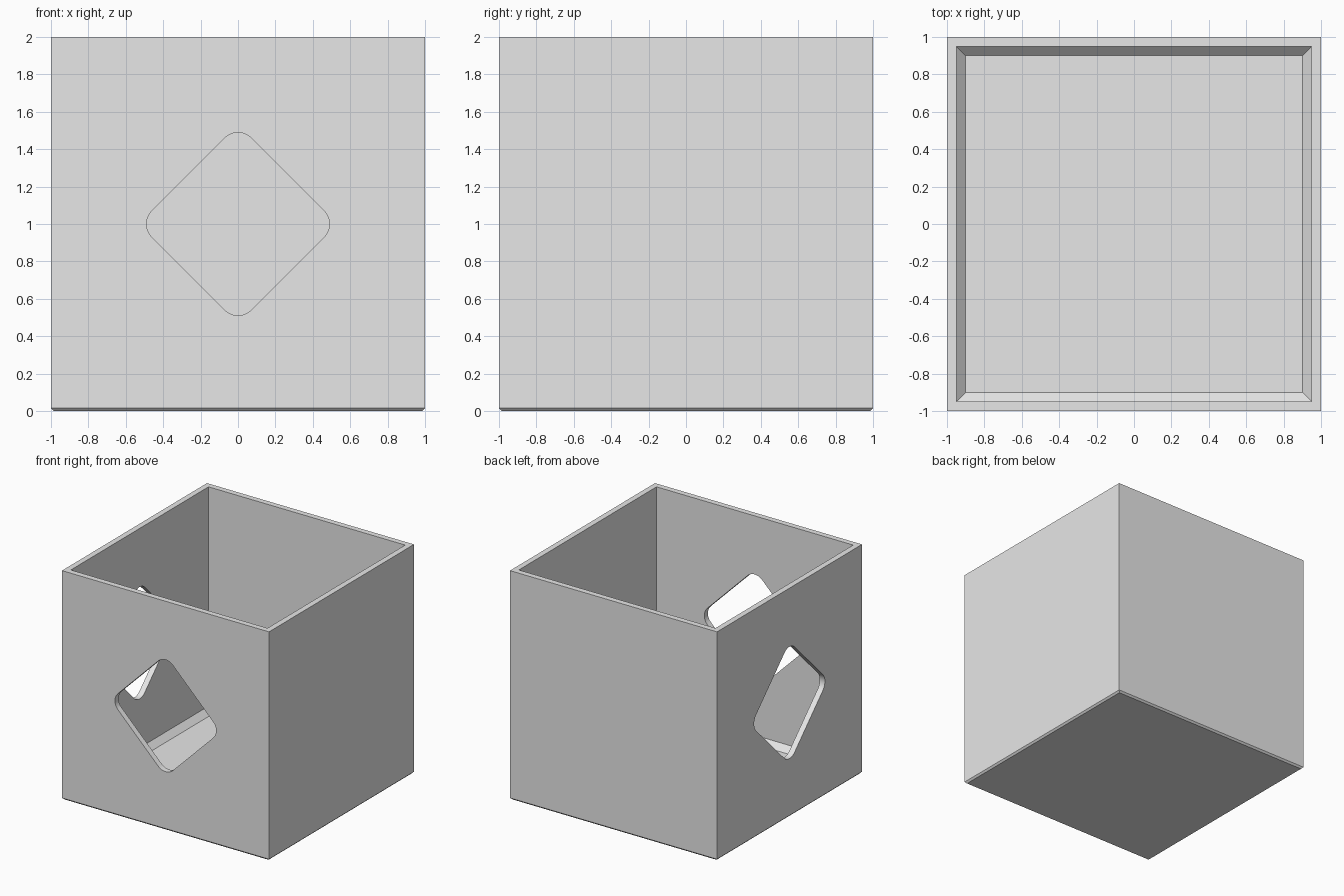
import bpy, bmesh, math
from mathutils import Matrix, Vector

old = bpy.data.objects.get("Cube")
if old:
    bpy.data.objects.remove(old, do_unlink=True)

grey = bpy.data.materials.new("light grey")
grey.use_nodes = True
grey.diffuse_color = (0.8, 0.8, 0.8, 1)
grey.node_tree.nodes["Principled BSDF"].inputs["Base Color"].default_value = (0.8, 0.8, 0.8, 1)


def make_object(name, bm):
    bmesh.ops.recalc_face_normals(bm, faces=bm.faces)
    mesh = bpy.data.meshes.new(name)
    bm.to_mesh(mesh)
    bm.free()
    mesh.materials.append(grey)
    obj = bpy.data.objects.new(name, mesh)
    bpy.context.collection.objects.link(obj)
    return obj


def open_box(name, profile):
    """Stack square rings (half width, height) into one closed shell."""
    bm = bmesh.new()
    rings = [[bm.verts.new((sx * w, sy * w, z))
              for sx, sy in ((-1, -1), (1, -1), (1, 1), (-1, 1))] for w, z in profile]
    for a, b in zip(rings, rings[1:]):
        for i in range(4):
            j = (i + 1) % 4
            bm.faces.new((a[i], a[j], b[j], b[i]))
    bm.faces.new(rings[0])
    bm.faces.new(rings[-1])
    return make_object(name, bm)


def diamond_cutter(name, turn, half_diagonal=0.53, radius=0.1, steps=12):
    """Rounded diamond prism that passes through the front wall, turned about z."""
    bm = bmesh.new()
    centre = half_diagonal - radius * math.sqrt(2)
    loop = []
    for corner in range(4):
        mid = corner * math.pi / 2
        for k in range(steps + 1):
            a = mid + (k / steps - 0.5) * math.pi / 2
            loop.append(bm.verts.new((centre * math.cos(mid) + radius * math.cos(a), -1.2,
                                      1 + centre * math.sin(mid) + radius * math.sin(a))))
    face = bm.faces.new(loop)
    made = bmesh.ops.extrude_face_region(bm, geom=[face])["geom"]
    bmesh.ops.translate(bm, vec=Vector((0, 0.5, 0)),
                        verts=[v for v in made if isinstance(v, bmesh.types.BMVert)])
    bm.transform(Matrix.Rotation(turn, 4, "Z"))
    cutter = make_object(name, bm)
    cutter.hide_render = True
    return cutter


# Box: bevelled foot, thin walls, chamfer between walls and floor
box = open_box("open_box", [(0.985, 0), (1, 0.015), (1, 2), (0.95, 2), (0.95, 0.085), (0.9, 0.035)])

# Diamond openings in the front wall and the -x wall
bpy.context.view_layer.objects.active = box
for name, turn in (("front_opening", 0), ("right_opening", -math.pi / 2)):
    cutter = diamond_cutter(name, turn)
    mod = box.modifiers.new(name, "BOOLEAN")
    mod.operation = "DIFFERENCE"
    mod.solver = "EXACT"
    mod.object = cutter
    bpy.ops.object.modifier_apply(modifier=mod.name)
    bpy.data.objects.remove(cutter, do_unlink=True)

# Smooth only the rounded corners of the openings
bpy.ops.object.select_all(action="DESELECT")
box.select_set(True)
bpy.ops.object.shade_smooth_by_angle(angle=math.radians(30))
